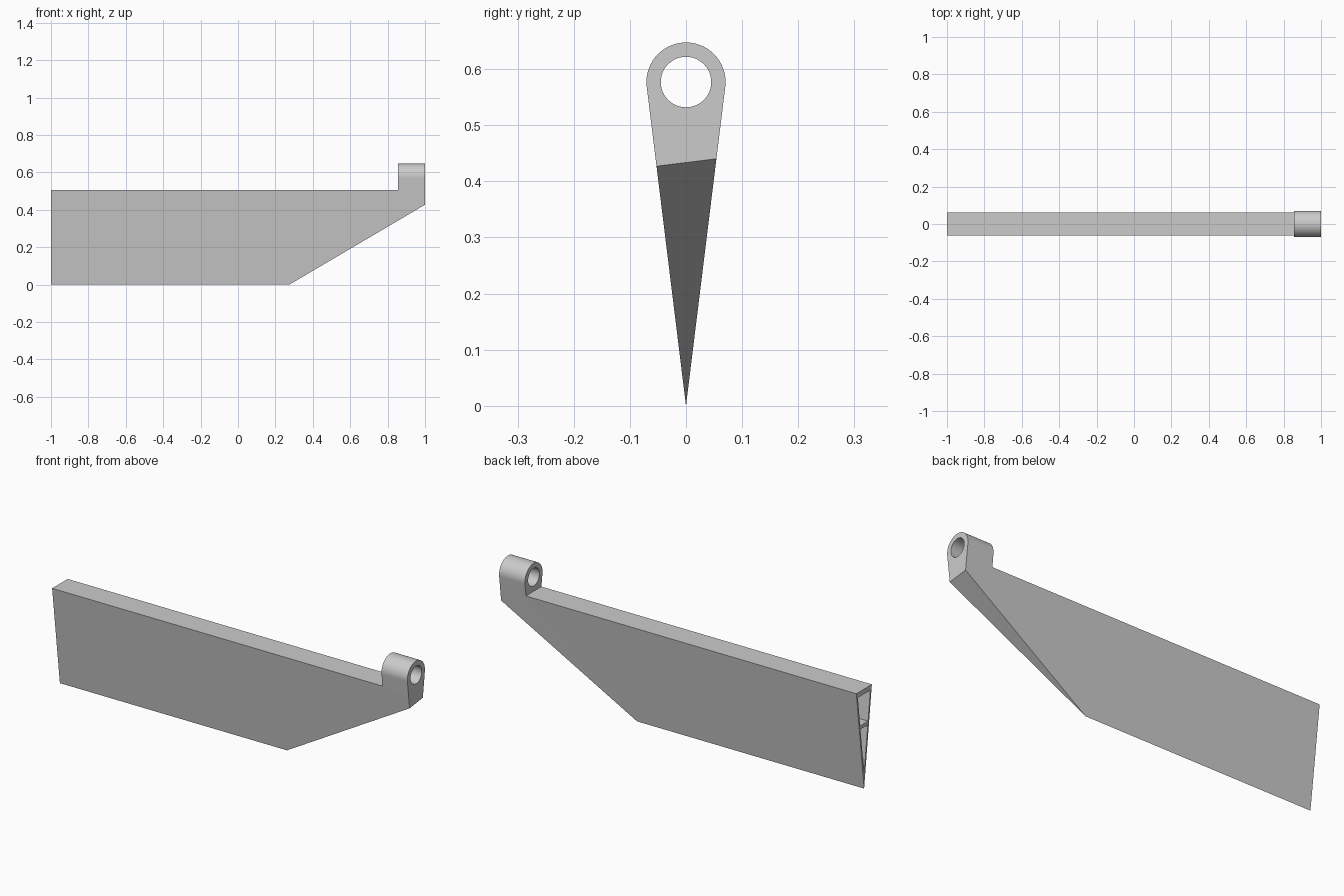
import bpy, bmesh
from math import sin, cos, tan, asin, pi, radians
from mathutils import Vector

if "Cube" in bpy.data.objects:
    bpy.data.objects.remove(bpy.data.objects["Cube"])

R, CZ, HOLE_R = 0.0705, 0.577, 0.045   # knuckle radius, pin height, pin hole radius
TOP, STEP_X = 0.505, 0.855             # blade top, inner face of the knuckle
A = asin(R / CZ)                       # half angle of the wedge
WALL = 0.009
SLOPE, HEEL_X = 0.598, 0.275           # slanted cut at the lower right


def prism(name, pts, x0, x1, cut_shift=None):
    """Extrude a (y, z) profile along x, optionally trimmed by the slanted cut."""
    bm = bmesh.new()
    face = bm.faces.new([bm.verts.new((x0, y, z)) for y, z in pts])
    ext = bmesh.ops.extrude_face_region(bm, geom=[face])
    moved = [v for v in ext["geom"] if isinstance(v, bmesh.types.BMVert)]
    bmesh.ops.translate(bm, verts=moved, vec=(x1 - x0, 0, 0))
    if cut_shift is not None:
        # the cut is square to the front face, so it leans slightly in y
        normal = Vector((SLOPE, tan(A), -1)).normalized()
        res = bmesh.ops.bisect_plane(
            bm, geom=bm.verts[:] + bm.edges[:] + bm.faces[:], dist=1e-6,
            plane_co=(HEEL_X - cut_shift, 0, 0), plane_no=normal, clear_outer=True)
        edges = [e for e in res["geom_cut"] if isinstance(e, bmesh.types.BMEdge)]
        bmesh.ops.contextual_create(bm, geom=edges)
    bmesh.ops.recalc_face_normals(bm, faces=bm.faces[:])
    me = bpy.data.meshes.new(name)
    bm.to_mesh(me)
    bm.free()
    ob = bpy.data.objects.new(name, me)
    bpy.context.collection.objects.link(ob)
    return ob


def arc(r, a0, a1, n):
    return [(r * cos(a0 + (a1 - a0) * i / n), CZ + r * sin(a0 + (a1 - a0) * i / n))
            for i in range(n + 1)]


def pocket(z0, z1):
    """Wedge section inset by the wall thickness between two heights."""
    w0, w1 = [max(0, z * tan(A) - WALL / cos(A)) for z in (z0, z1)]
    return [(w0, z0), (w1, z1), (-w1, z1), (-w0, z0)]


# teardrop section swept over the full length, slanted off at the lower right
blade = prism("hinged_blade", [(0, 0)] + arc(R, -A, pi + A, 40), -1, 1, 0)

# cutters: step above the blade, pin hole, two hollow cells split by a web
cutters = [
    prism("step_cutter", [(-.2, TOP), (.2, TOP), (.2, .8), (-.2, .8)], -1.1, STEP_X),
    prism("pin_hole_cutter", arc(HOLE_R, 0, 2 * pi, 48)[:-1], 0.7, 1.1),
    prism("upper_cell_cutter", pocket(0.33, TOP - 0.025), -1.1, 0.83, 0.04),
    prism("lower_cell_cutter", pocket(WALL / sin(A) + 0.004, 0.312), -1.1, 0.83, 0.04),
]
for c in cutters:
    c.hide_render = True
    mod = blade.modifiers.new(c.name, 'BOOLEAN')
    mod.operation, mod.solver, mod.object = 'DIFFERENCE', 'EXACT', c

# bake the cuts and drop the cutters
bpy.context.view_layer.update()
baked = bpy.data.meshes.new_from_object(
    blade.evaluated_get(bpy.context.evaluated_depsgraph_get()))
blade.modifiers.clear()
blade.data = baked
for c in cutters:
    bpy.data.objects.remove(c)

# smooth barrel and hole, crisp edges
bpy.context.view_layer.objects.active = blade
blade.select_set(True)
bpy.ops.object.shade_smooth_by_angle(angle=radians(30))
